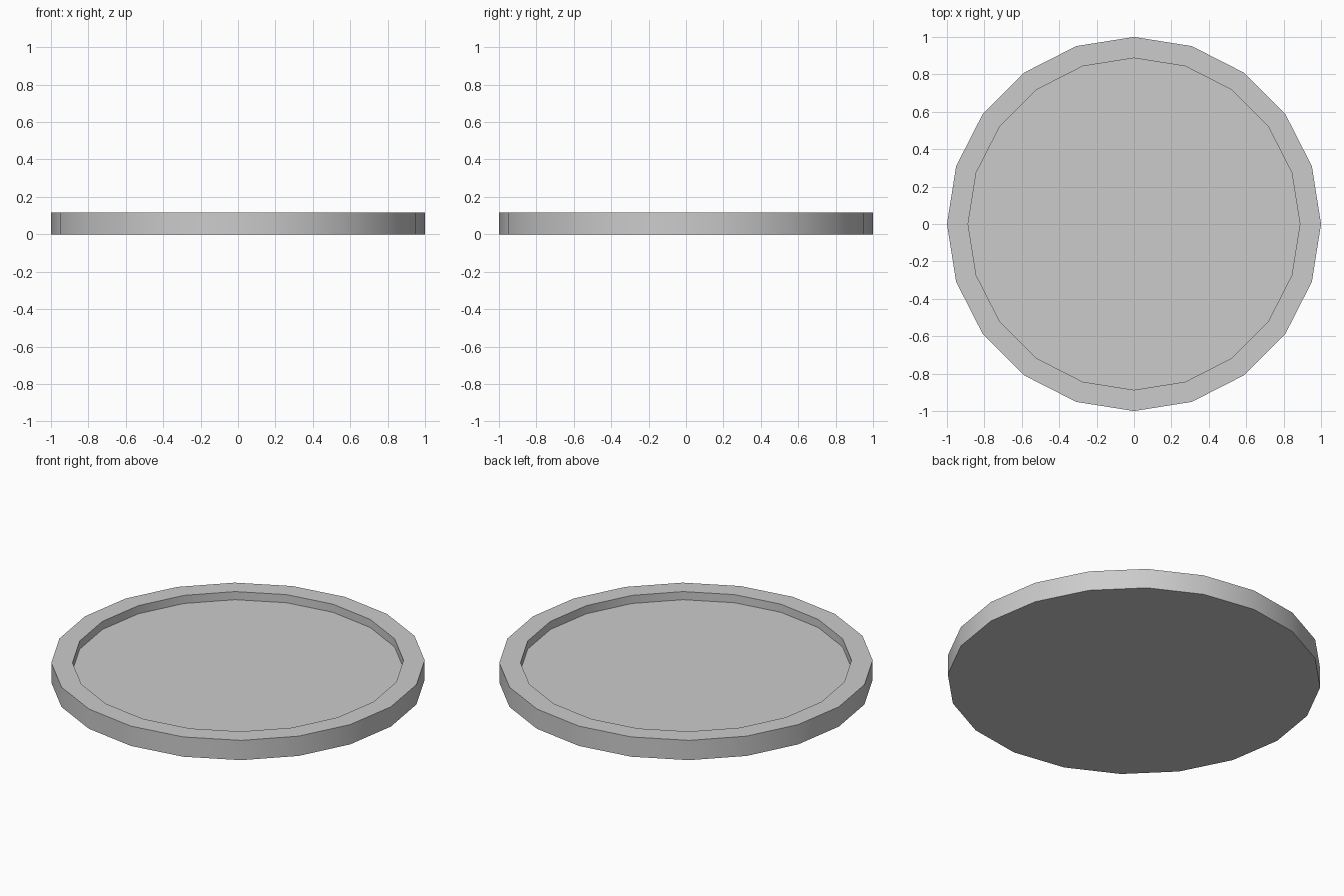
import bpy, bmesh
from math import cos, sin, pi, radians

if "Cube" in bpy.data.objects:
    bpy.data.objects.remove(bpy.data.objects["Cube"])

SIDES = 20
# Lathe profile (radius, height): base, outer wall, rim, inner wall, floor
PROFILE = [(1.0, 0.0), (1.0, 0.117), (0.887, 0.117), (0.887, 0.069)]

bm = bmesh.new()
rings = [[bm.verts.new((r * cos(2 * pi * i / SIDES), r * sin(2 * pi * i / SIDES), z))
          for i in range(SIDES)] for r, z in PROFILE]

# Walls and flat rim
for a, b in zip(rings, rings[1:]):
    for i in range(SIDES):
        j = (i + 1) % SIDES
        bm.faces.new((a[i], a[j], b[j], b[i]))

# Underside and recessed floor
bm.faces.new(rings[0][::-1])
bm.faces.new(rings[-1])
bmesh.ops.recalc_face_normals(bm, faces=bm.faces)

mesh = bpy.data.meshes.new("round_tray")
bm.to_mesh(mesh)
bm.free()
tray = bpy.data.objects.new("round_tray", mesh)
bpy.context.collection.objects.link(tray)

# Soft round walls with crisp rim edges
bpy.context.view_layer.objects.active = tray
tray.select_set(True)
bpy.ops.object.shade_smooth_by_angle(angle=radians(30))
